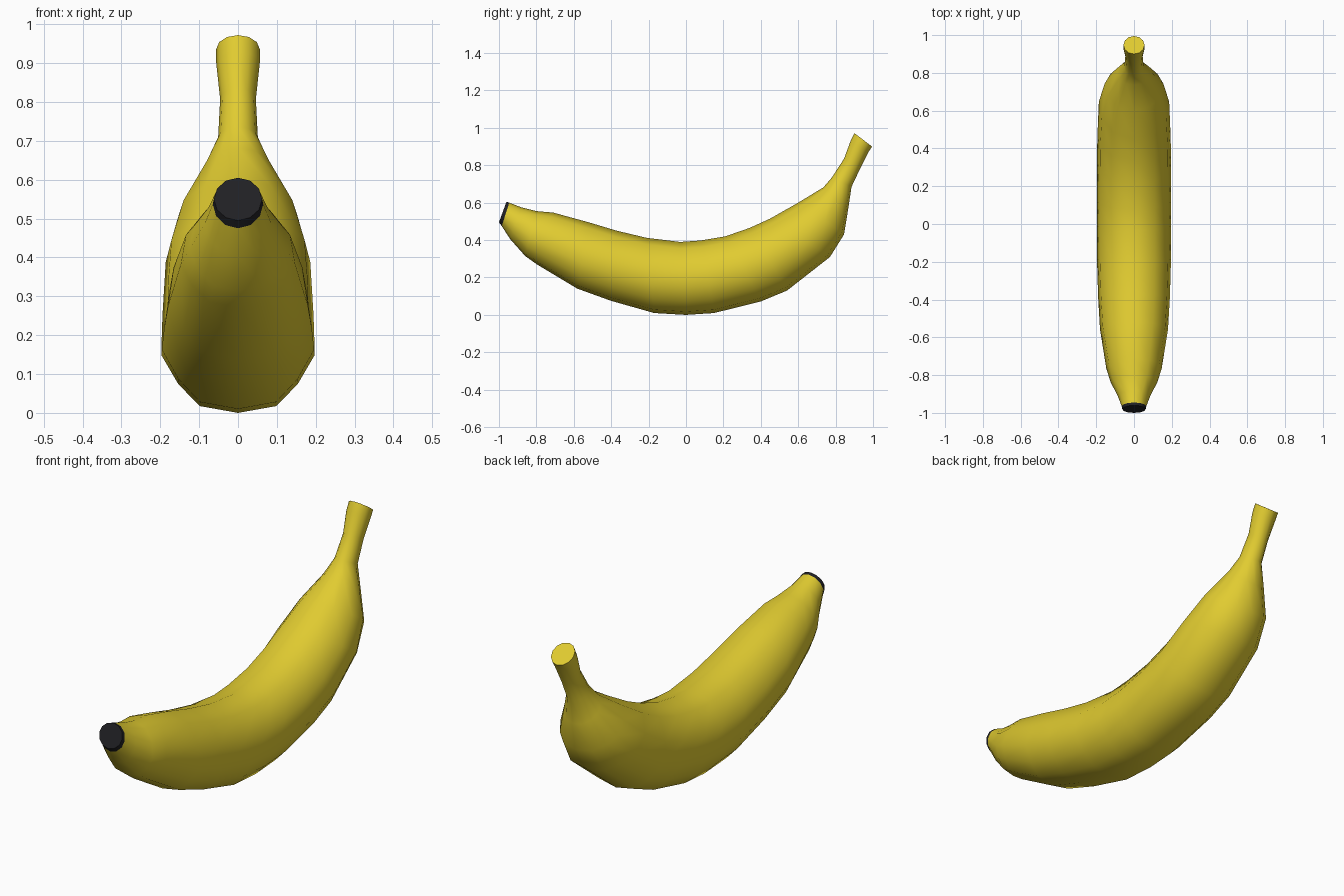
import bpy, bmesh
from mathutils import Vector

if "Cube" in bpy.data.objects:
    bpy.data.objects.remove(bpy.data.objects["Cube"])

# Half cross-section as (width, height) fractions: full fruit body and rounded ends
BODY = [(0, 0), (.5, .045), (.78, .19), (1, .38), (.92, .66), (.56, .91), (0, 1)]
ROUND = [(0, 0), (.5, .067), (.866, .25), (1, .5), (.866, .75), (.5, .933), (0, 1)]


def material(name, color):
    m = bpy.data.materials.new(name)
    m.diffuse_color = (*color, 1)
    m.use_nodes = True
    m.node_tree.nodes["Principled BSDF"].inputs["Base Color"].default_value = m.diffuse_color
    return m


def ring_points(top_y, top_z, low_y, low_z, half_width, roundness):
    top, low = Vector((0, top_y, top_z)), Vector((0, low_y, low_z))
    half = []
    for (bw, bh), (rw, rh) in zip(BODY, ROUND):
        w = bw + (rw - bw) * roundness
        h = bh + (rh - bh) * roundness
        half.append(low.lerp(top, h) + Vector((w * half_width, 0, 0)))
    mirrored = [Vector((-p.x, p.y, p.z)) for p in reversed(half[1:-1])]
    return half + mirrored


def loft(name, rings, mat, cap_start, cap_end):
    bm = bmesh.new()
    loops = [[bm.verts.new(p) for p in ring_points(*r)] for r in rings]
    n = len(loops[0])
    for a, b in zip(loops, loops[1:]):
        for i in range(n):
            j = (i + 1) % n
            bm.faces.new((a[i], a[j], b[j], b[i]))
    if cap_start:
        bm.faces.new(loops[0][::-1])
    if cap_end:
        bm.faces.new(loops[-1])
    bmesh.ops.recalc_face_normals(bm, faces=bm.faces)
    mesh = bpy.data.meshes.new(name)
    bm.to_mesh(mesh)
    bm.free()
    obj = bpy.data.objects.new(name, mesh)
    bpy.context.collection.objects.link(obj)
    mesh.materials.append(mat)
    bpy.ops.object.select_all(action='DESELECT')
    obj.select_set(True)
    bpy.context.view_layer.objects.active = obj
    bpy.ops.object.shade_smooth_by_angle(angle=0.9)
    return obj


yellow = material("peel_yellow", (.75, .6, .03))
black = material("tip_black", (.015, .015, .018))

# Rings: top y, top z, underside y, underside z, half width, roundness
tip_rings = [
    (-.96, .605, -1.0, .495, .062, 1),
    (-.945, .60, -.985, .475, .065, 1),
]
peel_rings = [
    tip_rings[-1],
    (-.88, .575, -.94, .405, .086, .8),
    (-.80, .555, -.86, .315, .125, .4),
    (-.71, .547, -.80, .272, .147, .2),
    (-.52, .495, -.58, .14, .18, 0),
    (-.37, .45, -.40, .075, .19, 0),
    (-.21, .412, -.17, .01, .196, 0),
    (-.03, .39, 0, 0, .197, 0),
    (.08, .398, .15, .01, .197, 0),
    (.21, .42, .40, .072, .196, 0),
    (.34, .465, .54, .13, .194, 0),
    (.45, .515, .77, .31, .186, 0),
    (.60, .60, .845, .43, .155, .3),
    (.735, .682, .867, .565, .09, .8),
    (.78, .735, .885, .685, .051, 1),
    (.845, .835, .93, .78, .046, 1),
    (.88, .93, .975, .87, .056, 1),
    (.90, .972, .995, .90, .056, 1),
]

# Dark blossom tip and the peel with its stem
loft("blossom_tip", tip_rings, black, True, False)
loft("banana_peel", peel_rings, yellow, False, True)
